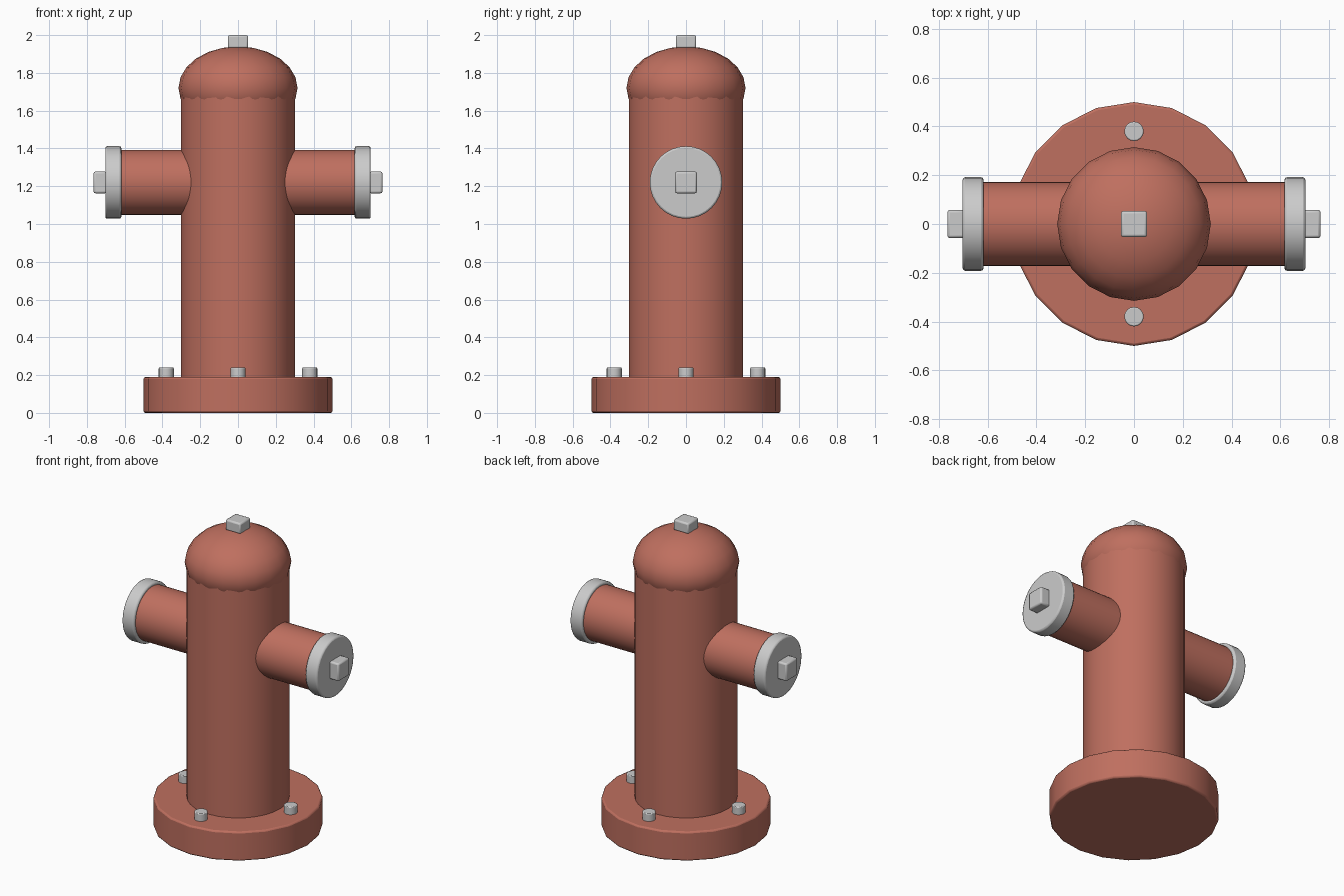
import bpy
from math import pi, radians

if "Cube" in bpy.data.objects:
    bpy.data.objects.remove(bpy.data.objects["Cube"])

red = bpy.data.materials.new("red_paint")
red.diffuse_color = (0.52, 0.16, 0.115, 1)
red.use_nodes = True
red.node_tree.nodes["Principled BSDF"].inputs["Base Color"].default_value = red.diffuse_color


def finish(name, mat=None, bevel=0.0):
    ob = bpy.context.object
    ob.name = name
    if mat:
        ob.data.materials.append(mat)
    bpy.ops.object.transform_apply(location=False, rotation=True, scale=True)
    if bevel:
        m = ob.modifiers.new("bevel", 'BEVEL')
        m.width = bevel
        m.segments = 2
        m.limit_method = 'ANGLE'
        m.angle_limit = radians(40)
    bpy.ops.object.shade_smooth_by_angle(angle=radians(35))
    return ob


def cylinder(name, r, depth, loc, sides, mat=None, bevel=0.0, along_x=False):
    bpy.ops.mesh.primitive_cylinder_add(
        vertices=sides, radius=r, depth=depth, location=loc,
        rotation=(0, pi / 2 if along_x else 0, 0))
    return finish(name, mat, bevel)


def nut(name, size, loc):
    bpy.ops.mesh.primitive_cube_add(size=1, location=loc)
    bpy.context.object.scale = size
    return finish(name, None, 0.01)


# base flange and barrel
cylinder("base_flange", 0.5, 0.19, (0, 0, 0.095), 20, red, 0.01)
cylinder("barrel", 0.303, 1.54, (0, 0, 0.95), 32, red, 0.01)

# domed bonnet: a flattened ball whose lower edge overhangs the barrel
bpy.ops.mesh.primitive_uv_sphere_add(segments=20, ring_count=12, radius=1,
                                     location=(0, 0, 1.72))
bpy.context.object.scale = (0.315, 0.315, 0.22)
finish("bonnet", red)
nut("top_nut", (0.108, 0.108, 0.07), (0, 0, 1.965))

# side outlets with caps and nuts
for side, s in (("right", 1), ("left", -1)):
    cylinder(side + "_outlet", 0.173, 0.44, (s * 0.42, 0, 1.22), 32, red, 0.008, True)
    cylinder(side + "_cap", 0.192, 0.085, (s * 0.66, 0, 1.22), 32, None, 0.01, True)
    nut(side + "_cap_nut", (0.07, 0.115, 0.115), (s * 0.73, 0, 1.22))

# flange bolts
for i, (x, y) in enumerate(((1, 0), (0, 1), (-1, 0), (0, -1))):
    cylinder(f"flange_bolt_{i + 1}", 0.04, 0.08, (x * 0.38, y * 0.38, 0.2), 16, None, 0.005)
